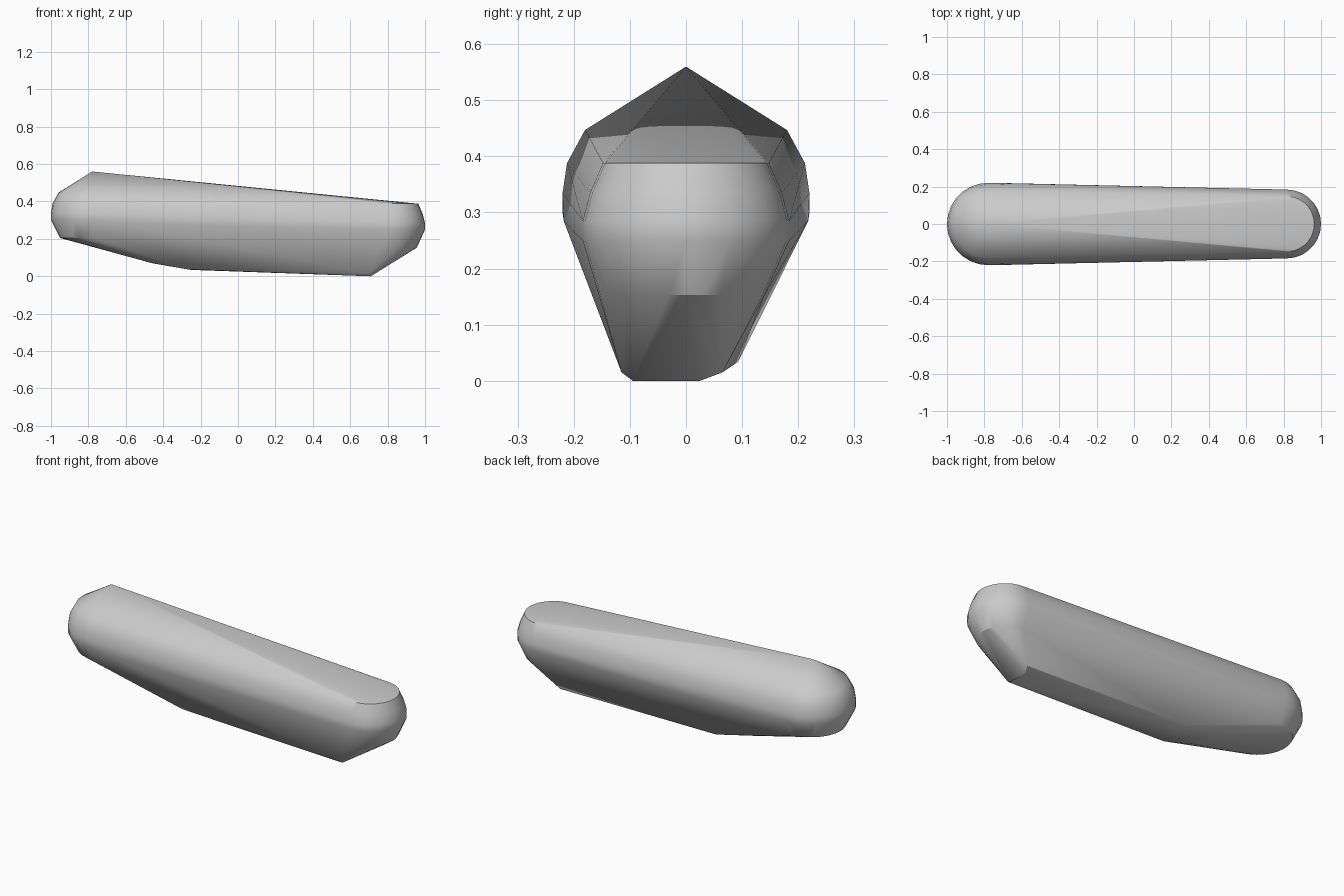
import bpy, bmesh, math
from mathutils import Vector

# Remove the default cube
cube = bpy.data.objects.get("Cube")
if cube:
    bpy.data.objects.remove(cube, do_unlink=True)

SEGMENTS = 14


def make_material(name, color):
    mat = bpy.data.materials.new(name)
    mat.use_nodes = True
    mat.diffuse_color = color
    mat.node_tree.nodes["Principled BSDF"].inputs["Base Color"].default_value = color
    return mat


def end_arc(center_x, direction, radius, z):
    """Half circle around one rounded end of the shell."""
    points = []
    for i in range(SEGMENTS + 1):
        a = math.pi * (i / SEGMENTS - 0.5)
        points.append(Vector((center_x + direction * radius * math.cos(a),
                              radius * math.sin(a), z)))
    return points


# Rounded high end: (radius, height) from top to bottom
high_end = [(0.18, 0.447), (0.212, 0.388), (0.22, 0.335), (0.22, 0.3), (0.172, 0.205)]
# Rounded low end with a flat cap
low_end = [(0.148, 0.388), (0.171, 0.335), (0.184, 0.285), (0.184, 0.25), (0.14, 0.153)]

points = []
for radius, z in high_end:
    points += end_arc(-0.78, -1, radius, z)
for radius, z in low_end:
    points += end_arc(0.816, 1, radius, z)

# Peak above the high end
points.append(Vector((-0.78, 0, 0.56)))

# Lower shoulder of the side band
for side in (-1, 1):
    points.append(Vector((-0.66, side * 0.218, 0.285)))

# Slightly lopsided keel
keel = [(-0.46, -0.06, 0.07), (-0.46, 0.06, 0.07),
        (-0.27, -0.1, 0.037), (-0.25, 0.093, 0.034),
        (0.71, -0.095, 0), (0.71, 0.025, 0),
        (0.7, -0.115, 0.015), (0.73, 0.065, 0.015)]
points += [Vector(p) for p in keel]

# Wrap all outlines in one convex shell
bm = bmesh.new()
for p in points:
    bm.verts.new(p)
hull = bmesh.ops.convex_hull(bm, input=bm.verts[:])
loose = [v for v in bm.verts if not v.link_faces]
bmesh.ops.delete(bm, geom=loose, context="VERTS")
bmesh.ops.dissolve_limit(bm, angle_limit=math.radians(0.5),
                         verts=bm.verts[:], edges=bm.edges[:])
bmesh.ops.recalc_face_normals(bm, faces=bm.faces[:])

mesh = bpy.data.meshes.new("rounded_shell")
bm.to_mesh(mesh)
bm.free()
shell = bpy.data.objects.new("rounded_shell", mesh)
bpy.context.collection.objects.link(shell)
mesh.materials.append(make_material("light_grey", (0.6, 0.6, 0.6, 1)))

# Smooth rounded ends, crisp cap and keel edges
bpy.ops.object.select_all(action="DESELECT")
shell.select_set(True)
bpy.context.view_layer.objects.active = shell
bpy.ops.object.shade_smooth_by_angle(angle=math.radians(30))
